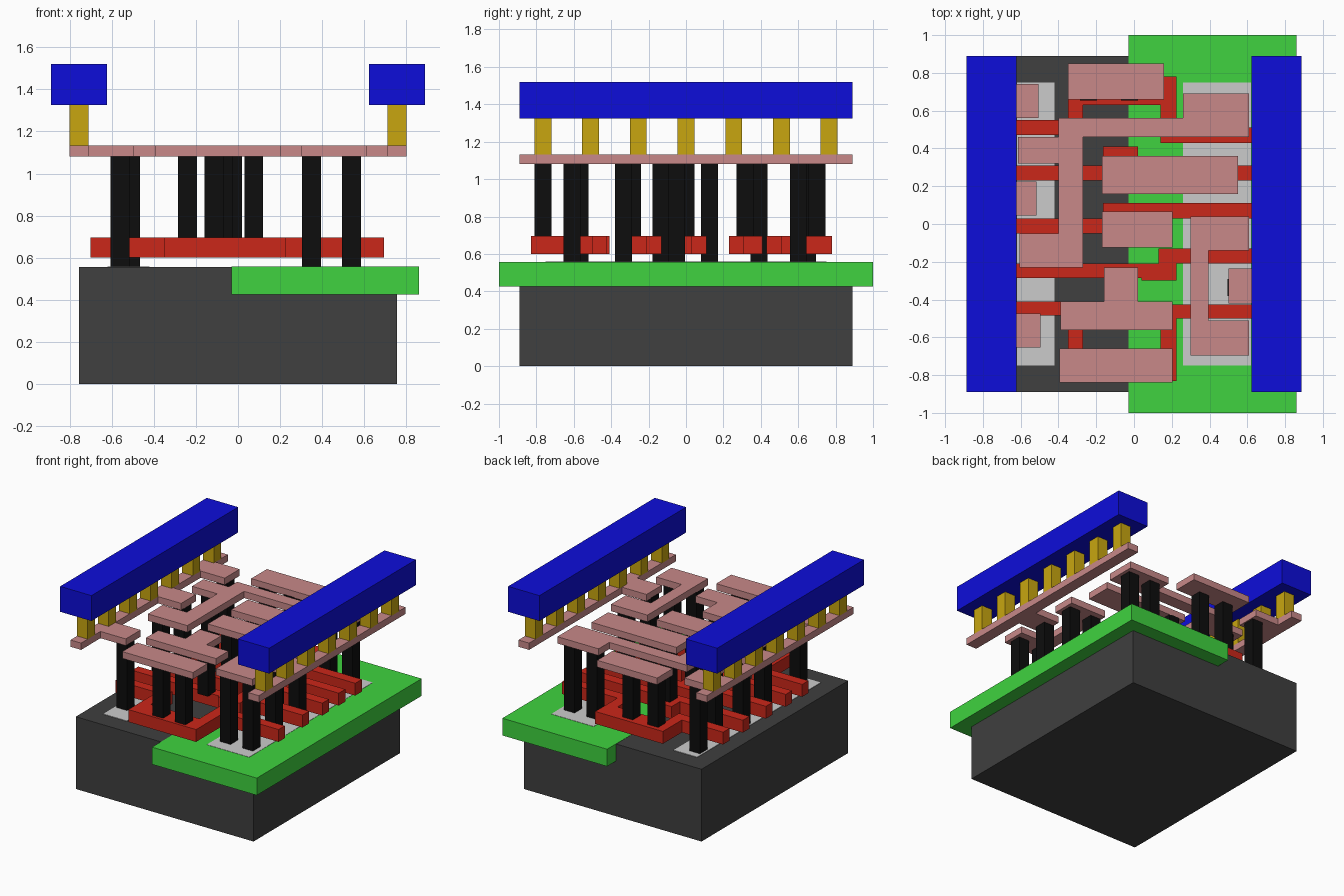
import bpy, bmesh

def paint(name, rgb):
    m = bpy.data.materials.new(name)
    m.diffuse_color = (*rgb, 1)
    return m

DARK = paint("dark_substrate", (0.05, 0.05, 0.05))
GREEN = paint("green_well", (0.05, 0.65, 0.05))
RED = paint("red_poly", (0.60, 0.02, 0.01))
BLACK = paint("black_contact", (0.004, 0.004, 0.004))
PINK = paint("pink_metal", (0.58, 0.25, 0.25))
GOLD = paint("gold_via", (0.58, 0.38, 0.005))
BLUE = paint("blue_metal", (0.004, 0.004, 0.70))

def plate(name, outline, z0, z1, mat=None):
    """Extrude a flat outline from z0 up to z1."""
    bm = bmesh.new()
    face = bm.faces.new([bm.verts.new((x, y, z0)) for x, y in outline])
    top = bmesh.ops.extrude_face_region(bm, geom=[face])["geom"]
    bmesh.ops.translate(bm, vec=(0, 0, z1 - z0),
                        verts=[v for v in top if isinstance(v, bmesh.types.BMVert)])
    bmesh.ops.recalc_face_normals(bm, faces=bm.faces)
    me = bpy.data.meshes.new(name)
    bm.to_mesh(me)
    bm.free()
    ob = bpy.data.objects.new(name, me)
    bpy.context.collection.objects.link(ob)
    if mat:
        me.materials.append(mat)
    return ob

def box(name, x0, x1, y0, y1, z0, z1, mat=None):
    return plate(name, [(x0, y0), (x1, y0), (x1, y1), (x0, y1)], z0, z1, mat)

# Substrate block, well and the two flush diffusion strips
box("substrate", -0.755, 0.755, -0.89, 0.89, 0, 0.555, DARK)
box("well", -0.03, 0.86, -1, 1, 0.425, 0.557, GREEN)
box("diffusion_left", -0.62, -0.42, -0.75, 0.75, 0.46, 0.559)
box("diffusion_right", 0.26, 0.62, -0.75, 0.75, 0.46, 0.559)

# Red gate lines
L, R = -0.70, 0.695
gates = [
    [(L, 0.47), (-0.27, 0.47), (-0.27, 0.63), (0.14, 0.63), (0.14, 0.43), (R, 0.43),
     (R, 0.51), (0.225, 0.51), (0.225, 0.78), (-0.35, 0.78), (-0.35, 0.55), (L, 0.55)],
    [(L, 0.23), (R, 0.23), (R, 0.31), (0.02, 0.31), (0.02, 0.41), (-0.165, 0.41),
     (-0.165, 0.31), (L, 0.31)],
    [(L, -0.05), (0.02, -0.05), (0.02, 0.03), (R, 0.03), (R, 0.11), (-0.165, 0.11),
     (-0.165, 0.03), (L, 0.03)],
    [(L, -0.285), (0.04, -0.285), (0.04, -0.30), (0.225, -0.30), (0.225, -0.21),
     (R, -0.21), (R, -0.13), (0.13, -0.13), (0.13, -0.21), (L, -0.21)],
    [(L, -0.485), (-0.35, -0.485), (-0.35, -0.83), (0.225, -0.83), (0.225, -0.50),
     (R, -0.50), (R, -0.425), (0.14, -0.425), (0.14, -0.67), (-0.27, -0.67),
     (-0.27, -0.41), (L, -0.41)],
]
for i, g in enumerate(gates):
    plate(f"gate_line_{i + 1}", g, 0.60, 0.695, RED)

# Black contact pillars: tall ones on the diffusion, short ones on the gates
w = 0.045
tall = [(-0.56, -0.565), (-0.56, -0.135), (-0.56, 0.125), (-0.51, 0.39), (-0.56, 0.65),
        (0.35, -0.61), (0.54, -0.61), (0.54, -0.335), (0.35, -0.05), (0.54, -0.05),
        (0.35, 0.60), (0.54, 0.60)]
short = [(-0.24, 0.70), (-0.025, 0.70), (-0.07, 0.315), (-0.07, 0.0),
         (-0.07, -0.285), (-0.115, -0.765), (0.075, -0.765)]
for kind, spots, z0 in (("diffusion", tall, 0.555), ("gate", short, 0.69)):
    for i, (x, y) in enumerate(spots):
        box(f"{kind}_contact_{i + 1}", x - w, x + w, y - w, y + w, z0, 1.085, BLACK)

# Pink lower metal: inner pieces
Z0, Z1 = 1.08, 1.132
box("metal_pad_back", -0.35, 0.16, 0.66, 0.85, Z0, Z1, PINK)
box("metal_pad_upper", -0.17, 0.55, 0.16, 0.36, Z0, Z1, PINK)
box("metal_pad_middle", -0.17, 0.205, -0.125, 0.065, Z0, Z1, PINK)
box("metal_pad_front", -0.395, 0.205, -0.84, -0.66, Z0, Z1, PINK)
plate("metal_long_net", [
    (-0.605, -0.23), (-0.27, -0.23), (-0.27, 0.46), (0.61, 0.46), (0.61, 0.69),
    (0.26, 0.69), (0.26, 0.56), (-0.40, 0.56), (-0.40, 0.46), (-0.615, 0.46),
    (-0.615, 0.32), (-0.40, 0.32), (-0.40, -0.05), (-0.605, -0.05)], Z0, Z1, PINK)
plate("metal_bracket", [
    (0.30, -0.695), (0.61, -0.695), (0.61, -0.51), (0.395, -0.51), (0.395, -0.14),
    (0.61, -0.14), (0.61, 0.04), (0.30, 0.04)], Z0, Z1, PINK)
plate("metal_tee", [
    (-0.39, -0.56), (0.205, -0.56), (0.205, -0.41), (0.02, -0.41), (0.02, -0.23),
    (-0.16, -0.23), (-0.16, -0.41), (-0.39, -0.41)], Z0, Z1, PINK)

# Pink rails with their inward tabs
plate("rail_left", [
    (-0.80, -0.89), (-0.71, -0.89), (-0.71, -0.655), (-0.495, -0.655), (-0.495, -0.475),
    (-0.71, -0.475), (-0.71, 0.045), (-0.515, 0.045), (-0.515, 0.225), (-0.71, 0.225),
    (-0.71, 0.56), (-0.505, 0.56), (-0.505, 0.74), (-0.71, 0.74), (-0.71, 0.89),
    (-0.80, 0.89)], Z0, Z1, PINK)
plate("rail_right", [
    (0.80, -0.89), (0.80, 0.89), (0.71, 0.89), (0.71, -0.235), (0.50, -0.235),
    (0.50, -0.42), (0.71, -0.42), (0.71, -0.89)], Z0, Z1, PINK)

# Gold vias and blue top bars on both sides
for side, s in (("left", -1), ("right", 1)):
    x = 0.755 * s
    box(f"top_bar_{side}", x - 0.133, x + 0.133, -0.89, 0.89, 1.325, 1.52, BLUE)
    for i in range(7):
        y = (i - 3) * 0.255
        box(f"via_{side}_{i + 1}", x - w, x + w, y - w, y + w, 1.13, 1.327, GOLD)
